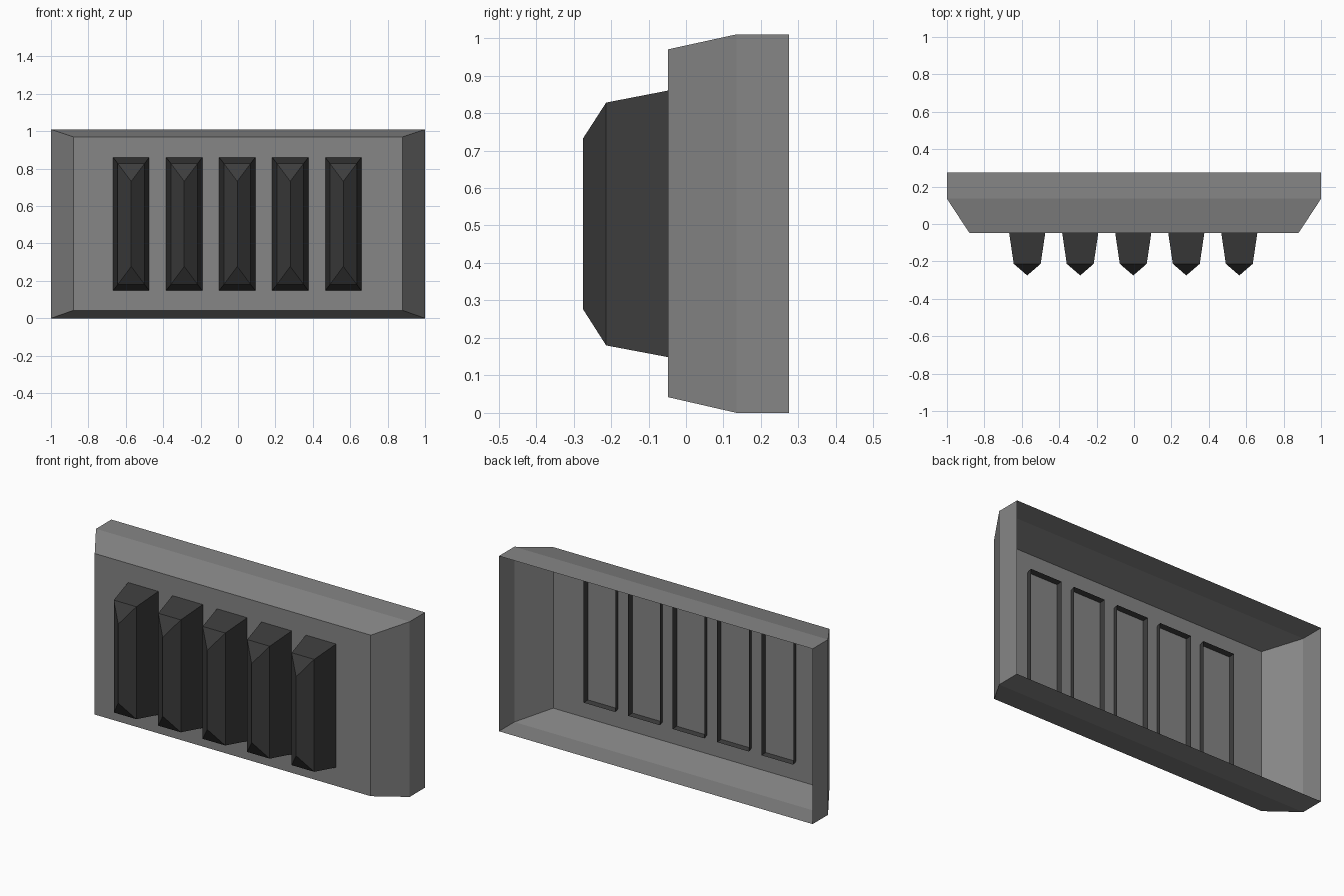
import bpy, bmesh

if "Cube" in bpy.data.objects:
    bpy.data.objects.remove(bpy.data.objects["Cube"])


def material(name, value):
    mat = bpy.data.materials.new(name)
    mat.diffuse_color = (value, value, value, 1)
    mat.use_nodes = True
    mat.node_tree.nodes["Principled BSDF"].inputs["Base Color"].default_value = mat.diffuse_color
    return mat


def loft(name, rings, mat, ridge=None):
    """Join rectangular rings (y, half_width, z_low, z_high), front to back, open at the back."""
    bm = bmesh.new()
    loops = [[bm.verts.new(p) for p in ((-w, y, lo), (w, y, lo), (w, y, hi), (-w, y, hi))]
             for y, w, lo, hi in rings]
    for a, b in zip(loops, loops[1:]):
        for i in range(4):
            j = (i + 1) % 4
            bm.faces.new((a[i], b[i], b[j], a[j]))
    bl, br, tr, tl = loops[0]
    if ridge is None:
        bm.faces.new((bl, br, tr, tl))
    else:
        # hipped cap running to a vertical ridge
        y, lo, hi = ridge
        low, high = bm.verts.new((0, y, lo)), bm.verts.new((0, y, hi))
        for f in ((bl, br, low), (br, tr, high, low), (tr, tl, high), (tl, bl, low, high)):
            bm.faces.new(f)
    mesh = bpy.data.meshes.new(name)
    bm.to_mesh(mesh)
    bm.free()
    mesh.materials.append(mat)
    obj = bpy.data.objects.new(name, mesh)
    bpy.context.collection.objects.link(obj)
    return obj


# Open-backed housing with sloping front edges
loft("housing", [(-0.048, 0.88, 0.042, 0.97),
                 (0.135, 1.0, 0.0, 1.01),
                 (0.275, 1.0, 0.0, 1.01)], material("mid_grey", 0.24))

# Dark ridged bars, poking slightly through the front plate
dark = material("dark_grey", 0.045)
for i in range(5):
    bar = loft(f"grille_bar_{i + 1}", [(-0.213, 0.072, 0.18, 0.828),
                                       (-0.017, 0.101, 0.143, 0.866)],
               dark, ridge=(-0.275, 0.277, 0.732))
    bar.location.x = -0.571 + 0.2835 * i
